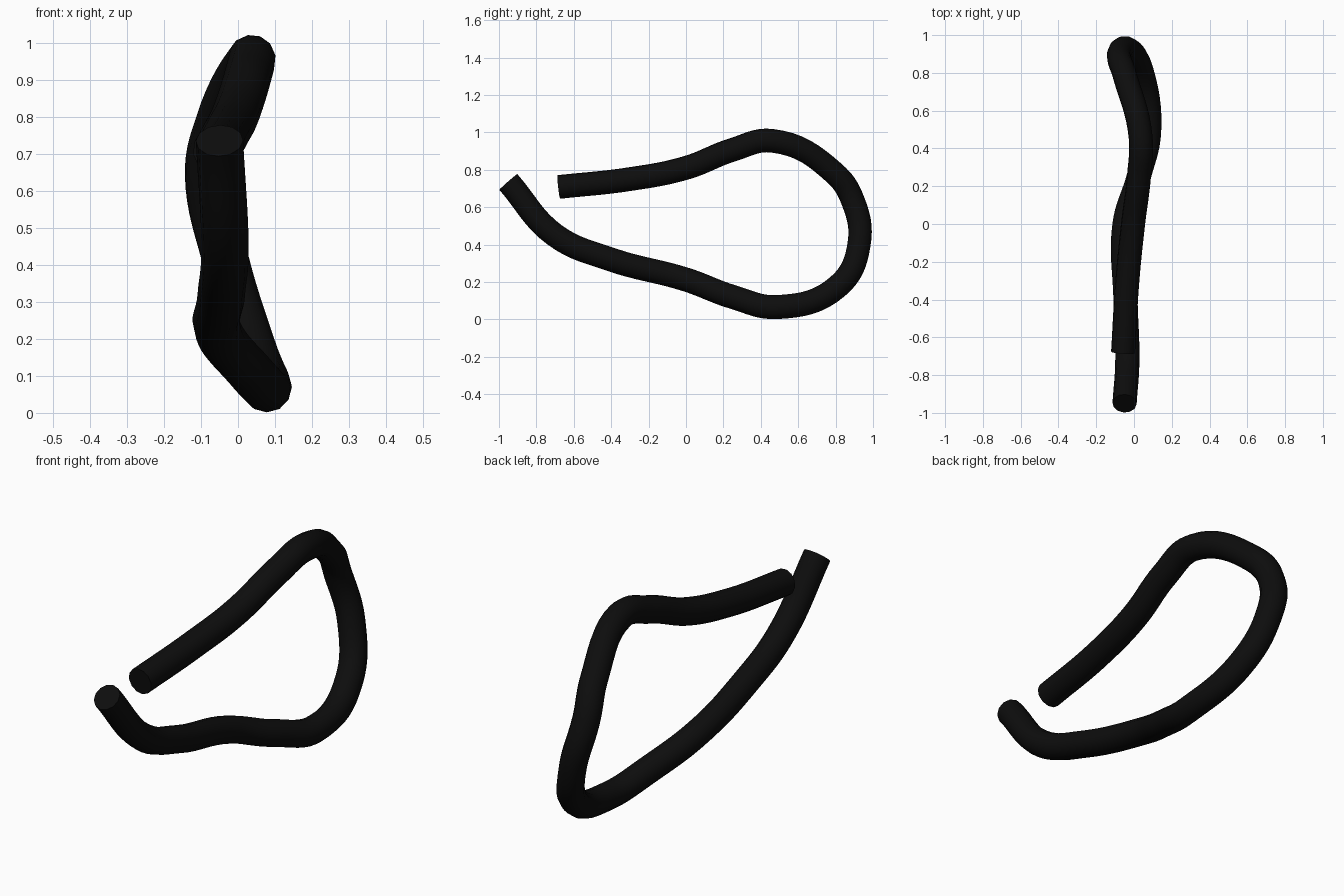
import bpy
import math

cube = bpy.data.objects.get("Cube")
if cube:
    bpy.data.objects.remove(cube, do_unlink=True)

RADIUS = 0.064

# Centre line of the bent tube, from the lower front end round to the upper one
path = [
    (-0.05, -0.95, 0.735), (-0.035, -0.70, 0.45), (-0.045, -0.40, 0.32),
    (-0.05, 0.0, 0.213), (0.025, 0.25, 0.12), (0.08, 0.49, 0.066),
    (0.04, 0.81, 0.175), (-0.03, 0.925, 0.40), (-0.08, 0.89, 0.64),
    (-0.05, 0.79, 0.785), (0.035, 0.46, 0.955), (0.026, 0.25, 0.907),
    (-0.005, 0.0, 0.81), (-0.035, -0.30, 0.75), (-0.058, -0.68, 0.708),
]

# Matte black material
black = bpy.data.materials.new("matte_black")
black.use_nodes = True
color = (0.004, 0.004, 0.004, 1)
black.diffuse_color = color
shader = next(n for n in black.node_tree.nodes if n.type == 'BSDF_PRINCIPLED')
shader.inputs["Base Color"].default_value = color

# Round tube swept along the path, with flat closed ends
curve = bpy.data.curves.new("bent_tube", 'CURVE')
curve.dimensions = '3D'
curve.resolution_u = 8
curve.bevel_depth = RADIUS
curve.bevel_resolution = 4
curve.use_fill_caps = True
spline = curve.splines.new('BEZIER')
spline.bezier_points.add(len(path) - 1)
for point, co in zip(spline.bezier_points, path):
    point.co = co
    point.handle_left_type = point.handle_right_type = 'AUTO'
curve.materials.append(black)

tube = bpy.data.objects.new("bent_tube", curve)
bpy.context.collection.objects.link(tube)
bpy.ops.object.select_all(action='DESELECT')
tube.select_set(True)
bpy.context.view_layer.objects.active = tube
bpy.ops.object.convert(target='MESH')
bpy.ops.object.shade_smooth_by_angle(angle=math.radians(40))
